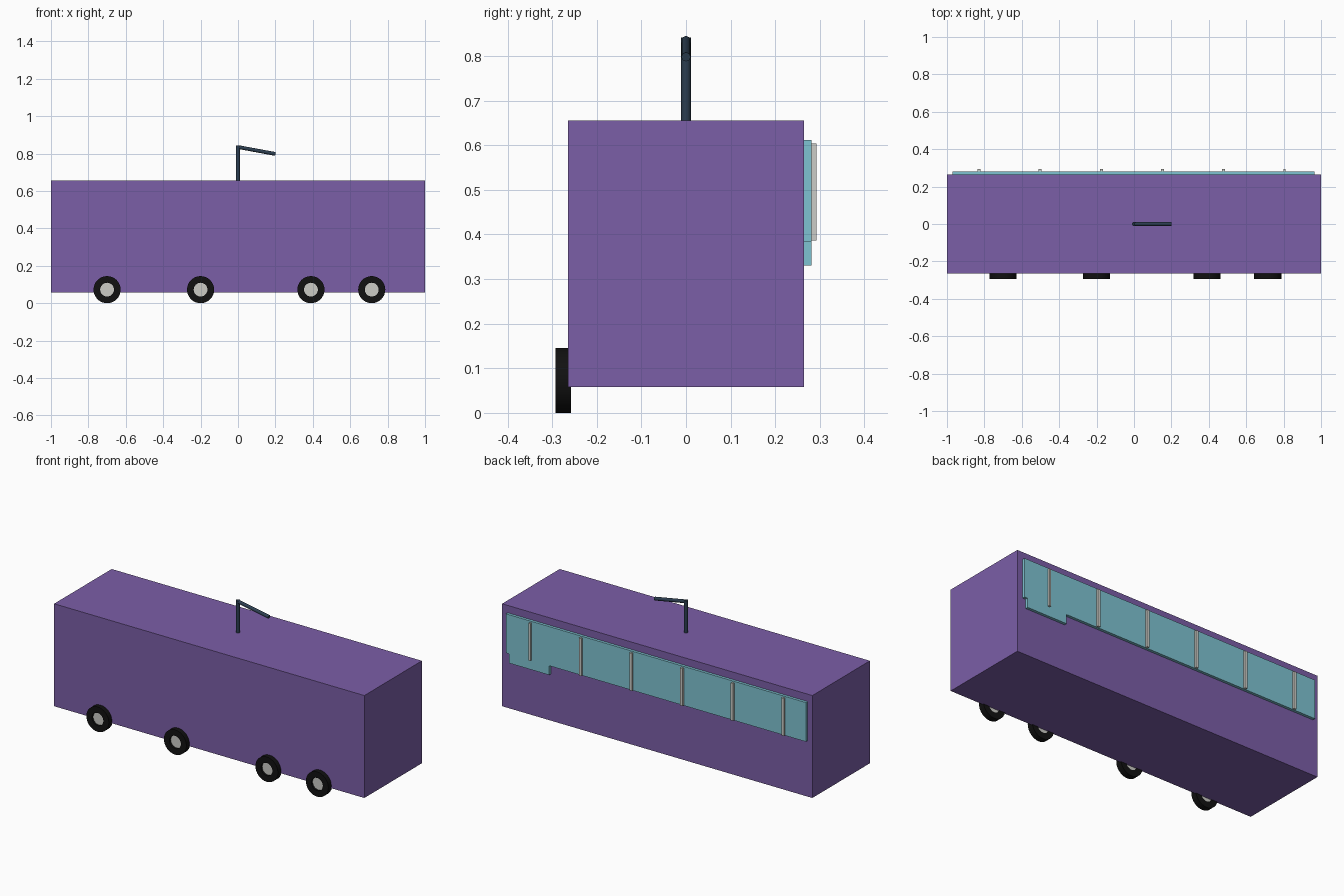
import bpy, bmesh, math
from mathutils import Vector, Matrix

cube = bpy.data.objects.get("Cube")
if cube:
    bpy.data.objects.remove(cube, do_unlink=True)


def material(name, rgb):
    """Flat material from 0-255 screen colour, converted to linear."""
    lin = [((c / 255 + 0.055) / 1.055) ** 2.4 if c > 10 else c / 255 / 12.92 for c in rgb]
    m = bpy.data.materials.new(name)
    m.use_nodes = True
    m.diffuse_color = (*lin, 1)
    m.node_tree.nodes["Principled BSDF"].inputs["Base Color"].default_value = (*lin, 1)
    return m


purple = material("purple paint", (123, 94, 167))
glass = material("teal glass", (127, 196, 210))
trim = material("pale grey", (204, 204, 198))
black = material("tyre black", (17, 17, 17))
slate = material("dark slate", (44, 62, 80))


def finish(name, bm, mat, smooth=False):
    bmesh.ops.recalc_face_normals(bm, faces=bm.faces)
    mesh = bpy.data.meshes.new(name)
    bm.to_mesh(mesh)
    bm.free()
    mesh.materials.append(mat)
    ob = bpy.data.objects.new(name, mesh)
    bpy.context.collection.objects.link(ob)
    if smooth:
        bpy.ops.object.select_all(action="DESELECT")
        ob.select_set(True)
        bpy.context.view_layer.objects.active = ob
        bpy.ops.object.shade_smooth_by_angle(angle=math.radians(40))
    return ob


def box(name, lo, hi, mat):
    lo, hi = Vector(lo), Vector(hi)
    bm = bmesh.new()
    bmesh.ops.create_cube(bm, size=1, matrix=Matrix.Translation((lo + hi) / 2)
                          @ Matrix.Diagonal((*(hi - lo), 1)))
    return finish(name, bm, mat)


def rod(name, a, b, radius, mat, sides=16):
    a, b = Vector(a), Vector(b)
    turn = (b - a).to_track_quat("Z", "Y").to_matrix().to_4x4()
    bm = bmesh.new()
    bmesh.ops.create_cone(bm, cap_ends=True, segments=sides, radius1=radius, radius2=radius,
                          depth=(b - a).length, matrix=Matrix.Translation((a + b) / 2) @ turn)
    return finish(name, bm, mat, True)


def ring(name, x, z, y0, y1, inner, outer, mat, sides=32):
    """Square-section ring around an axis along y."""
    bm = bmesh.new()
    section = [bm.verts.new((x + r, y, z)) for r, y in
               ((inner, y0), (outer, y0), (outer, y1), (inner, y1))]
    edges = [bm.edges.new((section[i], section[(i + 1) % 4])) for i in range(4)]
    bmesh.ops.spin(bm, geom=section + edges, cent=(x, 0, z), axis=(0, 1, 0),
                   angle=math.tau, steps=sides)
    bmesh.ops.remove_doubles(bm, verts=bm.verts, dist=0.0001)
    return finish(name, bm, mat, True)


# Body
box("body", (-1, -0.265, 0.058), (1, 0.265, 0.655), purple)

# Wheels along the front side
for i, x in enumerate((-0.70, -0.20, 0.39, 0.715)):
    ring(f"tyre_{i + 1}", x, 0.0725, -0.293, -0.258, 0.037, 0.0725, black)
    rod(f"hub_{i + 1}", (x, -0.281, 0.0725), (x, -0.262, 0.0725), 0.0375, trim, 32)

# Window band on the back, with a deeper door section
outline = [(-0.97, 0.384), (0.685, 0.384), (0.685, 0.33), (0.945, 0.33),
           (0.945, 0.384), (0.965, 0.384), (0.965, 0.612), (-0.97, 0.612)]
bm = bmesh.new()
face = bm.faces.new([bm.verts.new((x, 0.264, z)) for x, z in outline])
out = bmesh.ops.extrude_face_region(bm, geom=[face])["geom"]
bmesh.ops.translate(bm, vec=(0, 0.017, 0),
                    verts=[g for g in out if isinstance(g, bmesh.types.BMVert)])
finish("window_band", bm, glass)

# Window pillars
for i in range(6):
    x = -0.828 + 0.3265 * i
    w = 0.006 if i == 5 else 0.008
    box(f"window_pillar_{i + 1}", (x - w, 0.28, 0.386), (x + w, 0.293, 0.604), trim)

# Roof pole and its sloping arm
rod("roof_pole", (0, 0, 0.65), (0, 0, 0.842), 0.011, slate)
rod("roof_pole_arm", (0, 0, 0.835), (0.2, 0, 0.798), 0.010, slate)
